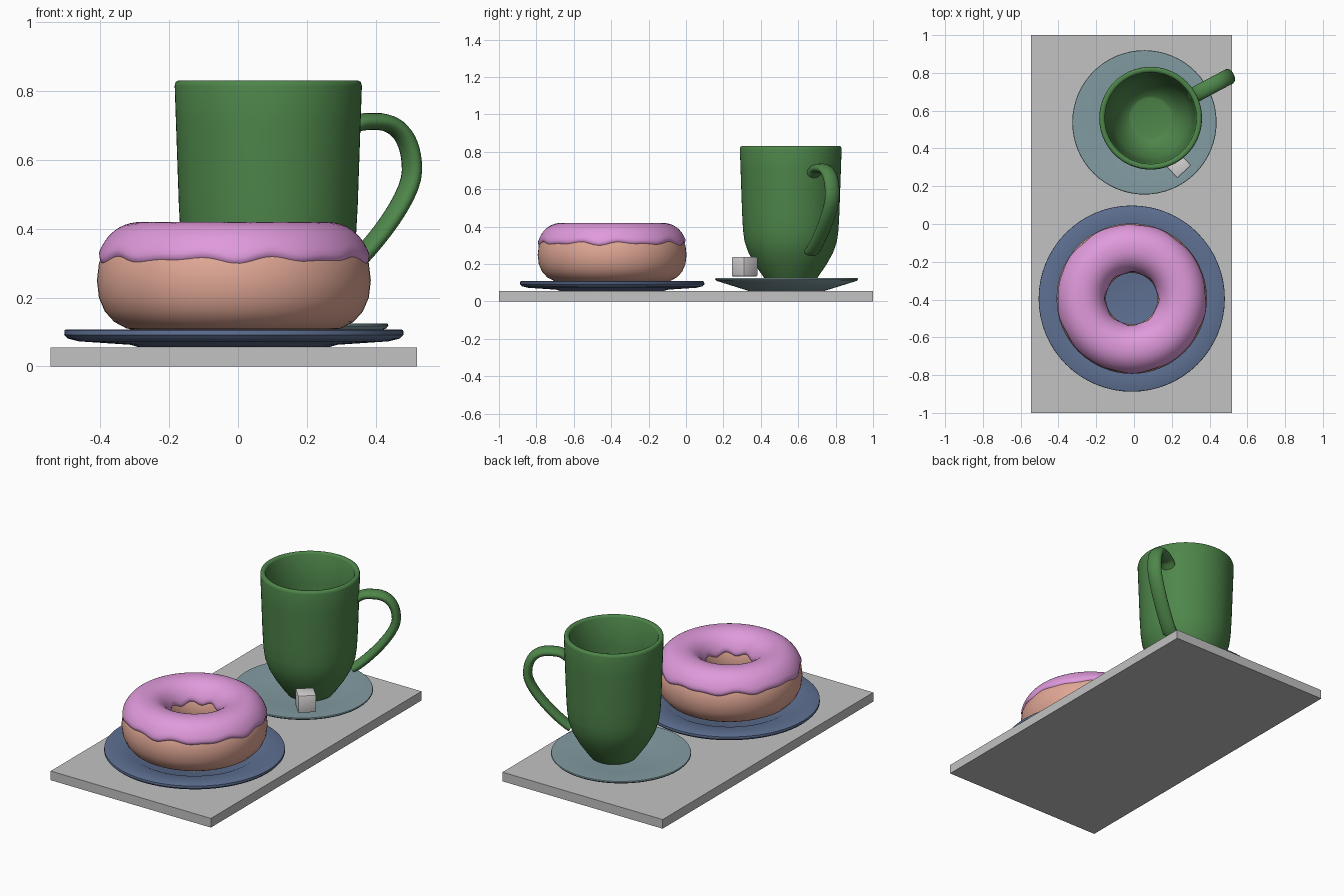
import bpy, bmesh, math
from mathutils import Vector
from mathutils.geometry import interpolate_bezier

if "Cube" in bpy.data.objects:
    bpy.data.objects.remove(bpy.data.objects["Cube"])


def srgb(r, g, b):
    f = lambda c: c / 12.92 if c <= 0.04045 else ((c + 0.055) / 1.055) ** 2.4
    return (f(r / 255), f(g / 255), f(b / 255), 1)


def material(name, rgb):
    m = bpy.data.materials.new(name)
    m.diffuse_color = srgb(*rgb)
    m.use_nodes = True
    m.node_tree.nodes["Principled BSDF"].inputs["Base Color"].default_value = m.diffuse_color
    return m


GREY = material("tray grey", (194, 194, 194))
SUGAR = material("sugar white", (215, 212, 212))
GREEN = material("mug green", (78, 134, 74))
PINK = material("icing pink", (224, 154, 220))
DOUGH = material("dough tan", (224, 167, 149))
BLUE = material("plate blue", (94, 112, 146))
TEAL = material("saucer teal", (130, 156, 162))


def finish(bm, name, mat, angle=35):
    bmesh.ops.recalc_face_normals(bm, faces=bm.faces)
    me = bpy.data.meshes.new(name)
    bm.to_mesh(me)
    bm.free()
    ob = bpy.data.objects.new(name, me)
    bpy.context.collection.objects.link(ob)
    me.materials.append(mat)
    bpy.ops.object.select_all(action='DESELECT')
    ob.select_set(True)
    bpy.context.view_layer.objects.active = ob
    bpy.ops.object.shade_smooth_by_angle(angle=math.radians(angle))
    return ob


def skin(bm, rings, closed_u=True, closed_v=True):
    """Join rings of points with quads."""
    vs = [[bm.verts.new(p) for p in r] for r in rings]
    nu, nv = len(vs), len(vs[0])
    for i in range(nu if closed_u else nu - 1):
        for j in range(nv if closed_v else nv - 1):
            a, b = vs[i], vs[(i + 1) % nu]
            k = (j + 1) % nv
            bm.faces.new((a[j], b[j], b[k], a[k]))
    return vs


def lathe(name, mat, center, profile, n=64, closed=False, angle=35):
    """profile is a list of (radius, z), or a function of the turn angle."""
    bm = bmesh.new()
    rings = []
    for i in range(n):
        t = 2 * math.pi * i / n
        pr = profile(t) if callable(profile) else profile
        rings.append([(center[0] + r * math.cos(t), center[1] + r * math.sin(t), z)
                      for r, z in pr])
    skin(bm, rings, True, closed)
    bmesh.ops.remove_doubles(bm, verts=bm.verts, dist=1e-5)
    return finish(bm, name, mat, angle)


def box(name, mat, center, size, turn=0, bevel=0.0):
    bm = bmesh.new()
    bmesh.ops.create_cube(bm, size=1)
    for v in bm.verts:
        v.co = Vector((v.co.x * size[0], v.co.y * size[1], v.co.z * size[2]))
    if bevel:
        bmesh.ops.bevel(bm, geom=bm.edges[:], offset=bevel, segments=2,
                        profile=0.5, affect='EDGES')
    ob = finish(bm, name, mat)
    ob.location = center
    ob.rotation_euler.z = turn
    return ob


# Tray
box("tray", GREY, (-0.0125, 0, 0.0275), (1.065, 2, 0.055))

# Plate under the doughnut
DC = (-0.012, -0.395)
lathe("plate", BLUE, DC,
      [(0, 0.057), (0.28, 0.057), (0.30, 0.063), (0.45, 0.073), (0.482, 0.081),
       (0.493, 0.092), (0.492, 0.105), (0.486, 0.108), (0.35, 0.100),
       (0.335, 0.092), (0, 0.092)], angle=30)


def oval(phi, a, b, e=2.2):
    c, s = math.cos(phi), math.sin(phi)
    return (0.267 + a * math.copysign(abs(c) ** (2 / e), c),
            0.25 + b * math.copysign(abs(s) ** (2 / e), s))


# Doughnut
lathe("doughnut", DOUGH, DC,
      [oval(2 * math.pi * i / 20, 0.131, 0.146) for i in range(20)], closed=True, angle=60)


# Icing cap with a wavy lower edge
def icing_profile(t):
    lo = 0.44 + 0.045 * math.sin(9 * t) + 0.035 * math.sin(14 * t + 1)
    hi = math.pi - 0.42 - 0.07 * math.sin(8 * t + 2)
    top = [oval(lo + (hi - lo) * i / 20, 0.138, 0.17) for i in range(21)]
    return ([oval(lo - 0.09, 0.115, 0.13), oval(lo - 0.07, 0.132, 0.158)] + top +
            [oval(hi + 0.07, 0.132, 0.158), oval(hi + 0.09, 0.115, 0.13)])


lathe("icing", PINK, DC, icing_profile, n=128, closed=True, angle=60)

# Saucer under the mug
lathe("saucer", TEAL, (0.055, 0.538),
      [(0, 0.057), (0.205, 0.057), (0.375, 0.110), (0.382, 0.118), (0.380, 0.124),
       (0.372, 0.125), (0.22, 0.103), (0, 0.101)])

# Mug
MC = (0.088, 0.56)
lathe("mug", GREEN, MC,
      [(0, 0.10), (0.115, 0.10), (0.128, 0.108), (0.145, 0.13), (0.190, 0.195),
       (0.226, 0.26), (0.247, 0.32), (0.255, 0.38), (0.260, 0.47), (0.268, 0.70),
       (0.272, 0.815), (0.269, 0.827), (0.261, 0.831), (0.248, 0.829), (0.242, 0.82),
       (0.237, 0.65), (0.230, 0.47), (0.222, 0.36), (0.205, 0.28), (0.165, 0.20),
       (0.118, 0.15), (0.105, 0.146), (0, 0.146)], n=72, angle=50)

# Mug handle: an oval swept along a curve in the radial plane
TURN = math.radians(28)
out = Vector((math.cos(TURN), math.sin(TURN), 0))
side = Vector((-math.sin(TURN), math.cos(TURN), 0))
up = Vector((0, 0, 1))
knots = [((0.245, 0.675), (0.29, 0.71)), ((0.355, 0.712), (0.42, 0.712)),
         ((0.473, 0.57), (0.473, 0.47)), ((0.235, 0.265), (0.20, 0.255))]
path = []
for (p, h), (q, g) in zip(knots, knots[1:]):
    p, h, q, g = (Vector((*v, 0)) for v in (p, h, q, g))
    path += interpolate_bezier(p, h, 2 * q - g, q, 14)[:-1]
path.append(Vector((*knots[-1][0], 0)))
bm = bmesh.new()
rings = []
for i, p in enumerate(path):
    d = (path[min(i + 1, len(path) - 1)] - path[max(i - 1, 0)]).normalized()
    nrm = out * d.y - up * d.x
    c = Vector((MC[0], MC[1], 0)) + out * p.x + up * p.y
    rings.append([c + nrm * 0.025 * math.sin(a) + side * 0.042 * math.cos(a)
                  for a in (2 * math.pi * k / 16 for k in range(16))])
vs = skin(bm, rings, False, True)
bm.faces.new(vs[0])
bm.faces.new(vs[-1])
finish(bm, "mug_handle", GREEN, 50)

# Sugar cube
box("sugar_cube", SUGAR, (0.232, 0.313, 0.186), (0.1, 0.1, 0.104),
    math.radians(43), 0.006)
